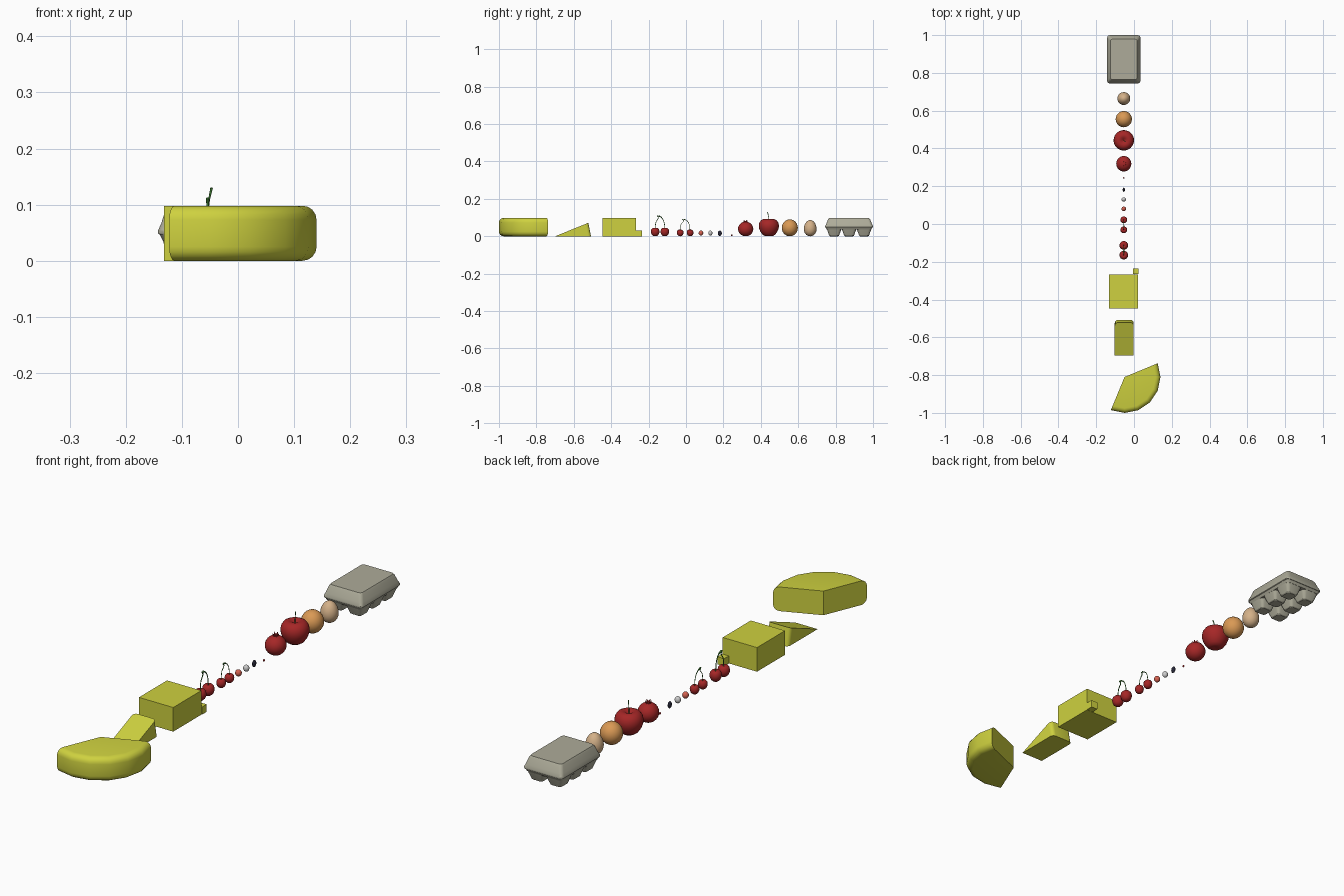
import bpy, bmesh, math
from mathutils import Vector

if "Cube" in bpy.data.objects:
    bpy.data.objects.remove(bpy.data.objects["Cube"])

CX = -0.054


def mat(name, r, g, b):
    m = bpy.data.materials.new(name)
    m.diffuse_color = (r, g, b, 1)
    m.use_nodes = True
    m.node_tree.nodes["Principled BSDF"].inputs["Base Color"].default_value = m.diffuse_color
    return m


YELLOW = mat("cheese_yellow", 0.62, 0.64, 0.05)
RED = mat("fruit_red", 0.38, 0.02, 0.02)
ORANGE = mat("orange_peel", 0.70, 0.32, 0.09)
SHELL = mat("egg_shell", 0.66, 0.44, 0.25)
CARD = mat("carton_grey", 0.42, 0.41, 0.32)
GREEN = mat("stem_green", 0.06, 0.25, 0.04)
PINK = mat("pink", 0.65, 0.12, 0.08)
WHITE = mat("white", 0.6, 0.6, 0.6)
BLACK = mat("black", 0.02, 0.02, 0.04)


def finish(name, bm, material, angle=40):
    bmesh.ops.remove_doubles(bm, verts=bm.verts, dist=1e-5)
    bmesh.ops.recalc_face_normals(bm, faces=bm.faces)
    me = bpy.data.meshes.new(name)
    bm.to_mesh(me)
    bm.free()
    o = bpy.data.objects.new(name, me)
    bpy.context.collection.objects.link(o)
    me.materials.append(material)
    bpy.ops.object.select_all(action='DESELECT')
    o.select_set(True)
    bpy.context.view_layer.objects.active = o
    if angle:
        bpy.ops.object.shade_smooth_by_angle(angle=math.radians(angle))
    return o


def loft(name, rings, material, angle=40):
    """Skin a stack of equal-length closed rings and cap both ends."""
    bm = bmesh.new()
    vs = [[bm.verts.new(p) for p in r] for r in rings]
    n = len(vs[0])
    for a, b in zip(vs, vs[1:]):
        for i in range(n):
            bm.faces.new((a[i], a[(i + 1) % n], b[(i + 1) % n], b[i]))
    bm.faces.new(vs[0])
    bm.faces.new(vs[-1])
    return finish(name, bm, material, angle)


def lathe(name, y, prof, material, n=32, x=CX):
    rings = [[(x + r * math.cos(2 * math.pi * i / n), y + r * math.sin(2 * math.pi * i / n), z)
              for i in range(n)] for r, z in prof]
    return loft(name, rings, material, 60)


def ball(name, y, z, radii, material, seg=28):
    bm = bmesh.new()
    bmesh.ops.create_uvsphere(bm, u_segments=seg, v_segments=seg // 2, radius=1)
    for v in bm.verts:
        v.co = Vector((CX + v.co.x * radii[0], y + v.co.y * radii[1], z + v.co.z * radii[2]))
    return finish(name, bm, material, 60)


def box(name, lo, hi, material):
    rings = [[(lo[0], lo[1], z), (hi[0], lo[1], z), (hi[0], hi[1], z), (lo[0], hi[1], z)]
             for z in (lo[2], hi[2])]
    return loft(name, rings, material, 0)


def stem(name, pts, radius, material=GREEN):
    """Curved tube through (x, y, z, radius factor) points."""
    cu = bpy.data.curves.new(name, 'CURVE')
    cu.dimensions = '3D'
    cu.bevel_depth = radius
    cu.bevel_resolution = 2
    cu.resolution_u = 4
    cu.use_fill_caps = True
    sp = cu.splines.new('BEZIER')
    sp.bezier_points.add(len(pts) - 1)
    for b, p in zip(sp.bezier_points, pts):
        b.co, b.radius = p[:3], p[3]
        b.handle_left_type = b.handle_right_type = 'AUTO'
    o = bpy.data.objects.new(name, cu)
    bpy.context.collection.objects.link(o)
    cu.materials.append(material)


def rrect(cx, cy, hx, hy, r, z, seg=3):
    """Rounded rectangle ring."""
    out = []
    for k, (sx, sy) in enumerate(((1, 1), (-1, 1), (-1, -1), (1, -1))):
        for i in range(seg + 1):
            a = math.pi / 2 * (k + i / seg)
            out.append((cx + sx * (hx - r) + r * math.cos(a), cy + sy * (hy - r) + r * math.sin(a), z))
    return out


# Cheese wheel piece: 135 degree sector with rounded rim
ax, ay, R, H, B = -0.05, -0.81, 0.19, 0.098, 0.025
prof = [(0, 0)]
prof += [(R - B + B * math.sin(t), B - B * math.cos(t)) for t in [math.pi / 8 * i for i in range(5)]]
prof += [(R - B + B * math.cos(t), H - B + B * math.sin(t)) for t in [math.pi / 8 * i for i in range(5)]]
prof += [(0, H)]
rings = []
for k in range(7):
    a = math.radians(-112.5 + 22.5 * k)
    rings.append([(ax + r * math.cos(a), ay + r * math.sin(a), z) for r, z in prof])
loft("cheese_wheel_piece", rings, YELLOW, 35)

# Thin cheese wedge with rounded back corners
x0, x1, c = -0.102, -0.002, 0.016
outline = [(x0, -0.697), (x1, -0.697)]
arc = [math.pi / 8 * i for i in range(5)]
outline += [(x1 - c + c * math.cos(t), -c + c * math.sin(t)) for t in arc]
outline += [(x0 + c - c * math.sin(t), -c + c * math.cos(t)) for t in arc]
low = [(x, y if y < -0.5 else y - 0.508, 0) for x, y in outline]
top = []
for x, y in outline:
    yy = y if y < -0.5 else y - 0.522
    top.append((x, yy, 0.001 + 0.071 * (yy + 0.697) / 0.175))
loft("cheese_wedge", [low, top], YELLOW, 35)

# Cheese block and cube
box("cheese_block", (-0.132, -0.447, 0), (0.022, -0.267, 0.098), YELLOW)
box("cheese_cube", (-0.006, -0.266, 0), (0.024, -0.236, 0.031), YELLOW)


# Cherry pairs
def cherry_profile(r):
    return [(0.0005, 0), (0.45 * r, 0.06 * r), (0.78 * r, 0.36 * r), (0.97 * r, 0.8 * r), (r, 1.15 * r),
            (0.9 * r, 1.6 * r), (0.65 * r, 1.88 * r), (0.35 * r, 1.95 * r), (0.12 * r, 1.86 * r), (0.0005, 1.8 * r)]


for label, ys, r, tip, w in (("large", (-0.165, -0.113), 0.023, 0.110, 0.0018),
                             ("small", (-0.031, 0.022), 0.018, 0.092, 0.0014)):
    mid = sum(ys) / 2
    for i, y in enumerate(ys):
        s = 1 if y > mid else -1
        lathe(f"cherry_{label}_{i}", y, cherry_profile(r), RED, 24)
        stem(f"cherry_stem_{label}_{i}",
             [(CX, y, 1.75 * r, 1), (CX, y - s * 0.005, 0.07 * tip / 0.1, 0.9),
              (CX, mid + s * 0.009, 0.9 * tip, 1.2), (CX, mid - 0.011 + s * 0.003, tip, 1.9)], w)

# Small sweets and seed
ball("pink_berry", 0.08, 0.017, (0.0125, 0.0125, 0.0135), PINK, 20)
ball("white_berry", 0.13, 0.017, (0.012, 0.011, 0.0135), WHITE, 20)
ball("black_bean", 0.181, 0.016, (0.006, 0.011, 0.014), BLACK, 20)
ball("red_seed", 0.244, 0.005, (0.0035, 0.0045, 0.005), RED, 12)

# Round fruit with crown of six points
ball("pomegranate", 0.319, 0.039, (0.040, 0.041, 0.039), RED)
bm = bmesh.new()
lo, hi = [], []
for i in range(12):
    a = math.pi / 6 * i
    r, z = (0.013, 0.088) if i % 2 else (0.009, 0.080)
    lo.append(bm.verts.new((CX + 0.009 * math.cos(a), 0.319 + 0.009 * math.sin(a), 0.072)))
    hi.append(bm.verts.new((CX + r * math.cos(a), 0.319 + r * math.sin(a), z)))
for i in range(12):
    j = (i + 1) % 12
    bm.faces.new((lo[i], lo[j], hi[j], hi[i]))
finish("pomegranate_crown", bm, RED, 0)

# Apple
lathe("apple", 0.443, [(0.001, 0.004), (0.012, 0.001), (0.023, 0.002), (0.035, 0.01), (0.046, 0.026), (0.0525, 0.043),
                       (0.054, 0.057), (0.051, 0.072), (0.042, 0.085), (0.030, 0.091), (0.018, 0.090),
                       (0.008, 0.084), (0.001, 0.079)], RED)
stem("apple_stem", [(CX, 0.443, 0.078, 0.8), (CX + 0.002, 0.441, 0.105, 0.8), (CX + 0.007, 0.436, 0.130, 1.3)], 0.0018)

# Orange and egg
ball("orange", 0.555, 0.045, (0.043, 0.043, 0.045), ORANGE)
egg = []
for i in range(17):
    t = math.pi * i / 16
    egg.append((max(0.0005, 0.034 * math.sin(t) * (1 + 0.1 * math.cos(t))), 0.0435 * (1 - math.cos(t))))
lathe("egg", 0.664, egg, SHELL)

# Egg carton: lid, tray and six cups
cy = 0.872
loft("carton_lid", [rrect(CX, cy, hx, hy, r, z) for hx, hy, r, z in
                    ((0.087, 0.127, 0.014, 0.047), (0.0885, 0.128, 0.015, 0.049), (0.0885, 0.128, 0.015, 0.054),
                     (0.083, 0.122, 0.014, 0.066), (0.075, 0.112, 0.013, 0.091), (0.071, 0.107, 0.012, 0.097))], CARD, 30)
loft("carton_tray", [rrect(CX, cy, hx, hy, 0.012, z) for hx, hy, z in
                     ((0.080, 0.119, 0.036), (0.086, 0.125, 0.048))], CARD, 30)
for i in (-1, 1):
    for j in (-1, 0, 1):
        px, py = CX + i * 0.042, cy + j * 0.080
        loft(f"carton_cup_{i + 1}_{j + 1}",
             [rrect(px, py, h, h, h * 0.4, z) for h, z in
              ((0.022, 0), (0.026, 0.003), (0.036, 0.030), (0.041, 0.046))], CARD, 30)
